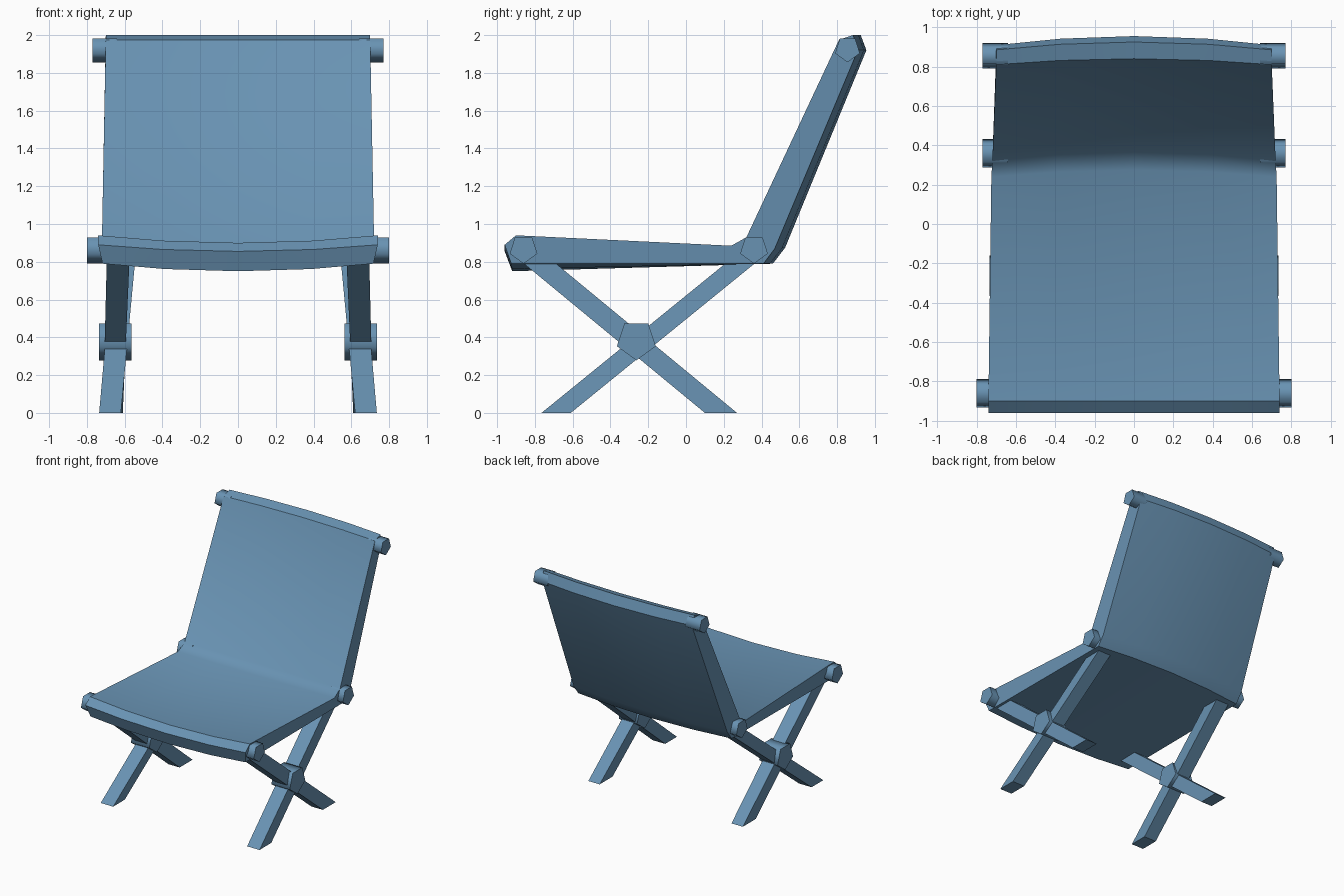
import bpy, bmesh, math

if "Cube" in bpy.data.objects:
    bpy.data.objects.remove(bpy.data.objects["Cube"])

blue = bpy.data.materials.new("steel blue")
blue.diffuse_color = (0.14, 0.29, 0.45, 1)
blue.use_nodes = True
blue.node_tree.nodes["Principled BSDF"].inputs["Base Color"].default_value = blue.diffuse_color


def finish(name, bm, angle):
    """Outward normals, smooth below the angle, sharp above it."""
    bmesh.ops.recalc_face_normals(bm, faces=bm.faces)
    for f in bm.faces:
        f.smooth = True
    for e in bm.edges:
        e.smooth = e.calc_face_angle(0) < math.radians(angle)
    me = bpy.data.meshes.new(name)
    bm.to_mesh(me)
    bm.free()
    me.materials.append(blue)
    ob = bpy.data.objects.new(name, me)
    bpy.context.collection.objects.link(ob)


def loft(name, rings, angle):
    """Closed solid through a row of equal-length rings."""
    bm = bmesh.new()
    vs = [[bm.verts.new(p) for p in r] for r in rings]
    n = len(vs[0])
    for a, b in zip(vs, vs[1:]):
        for i in range(n):
            j = (i + 1) % n
            bm.faces.new((a[i], a[j], b[j], b[i]))
    bm.faces.new(vs[0])
    bm.faces.new(vs[-1])
    finish(name, bm, angle)


# Sling seat and back: edge y, edge z, centre y, centre z, half width
profile = [
    (-0.90, 0.94, -0.90, 0.90, 0.74),
    (-0.96, 0.89, -0.96, 0.855, 0.74),
    (-0.925, 0.79, -0.92, 0.75, 0.717),
    (0.41, 0.79, 0.46, 0.79, 0.71),
    (0.47, 0.87, 0.525, 0.875, 0.71),
    (0.91, 1.92, 0.955, 1.92, 0.69),
    (0.885, 2.0, 0.925, 2.0, 0.70),
    (0.81, 1.975, 0.84, 1.975, 0.70),
    (0.32, 0.93, 0.365, 0.91, 0.72),
    (0.24, 0.885, 0.275, 0.86, 0.725),
]
rings = []
for t in (-1, -0.54, 0, 0.54, 1):
    s = 1 - t * t
    rings.append([(t * w, ey + (cy - ey) * s, ez + (cz - ez) * s)
                  for ey, ez, cy, cz, w in profile])
loft("sling_seat", rings, 38)


def peg(name, side, y, z, r, x0, x1):
    """Five-sided peg along x with one corner pointing down."""
    def ring(x):
        return [(side * x, y + r * math.sin(k * math.tau / 5),
                 z - r * math.cos(k * math.tau / 5)) for k in range(5)]
    loft(name, [ring(x0), ring(x1)], 75)


def leg(name, side, foot, top):
    """Slanted bar cut level at both ends: (y0, y1, x inner, x outer, z)."""
    def ring(y0, y1, xi, xo, z):
        return [(side * x, y, z) for x, y in
                ((xi, y0), (xo, y0), (xo, y1), (xi, y1))]
    loft(name, [ring(*foot), ring(*top)], 30)


for side, tag in ((-1, "left"), (1, "right")):
    peg("front_peg_" + tag, side, -0.86, 0.867, 0.077, 0.66, 0.80)
    peg("hinge_peg_" + tag, side, 0.36, 0.867, 0.077, 0.64, 0.77)
    peg("top_peg_" + tag, side, 0.855, 1.925, 0.069, 0.64, 0.77)
    peg("cross_joint_" + tag, side, -0.263, 0.386, 0.108, 0.565, 0.735)
    # Crossed legs
    leg("front_leg_" + tag, side, (-0.765, -0.61, 0.62, 0.735, 0),
        (0.22, 0.375, 0.545, 0.665, 0.80))
    leg("rear_leg_" + tag, side, (0.10, 0.27, 0.61, 0.715, 0),
        (-0.87, -0.70, 0.575, 0.695, 0.80))
